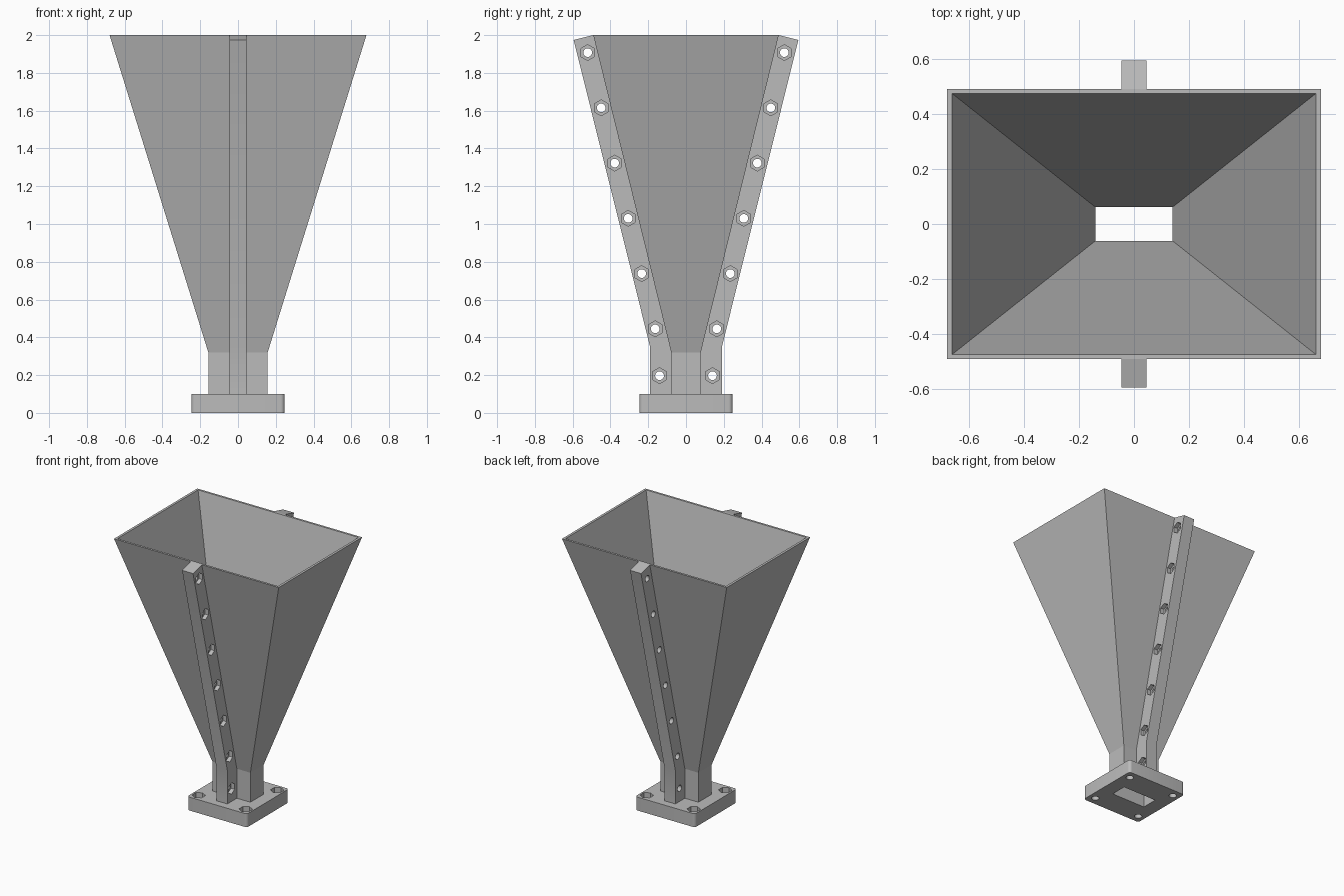
import bpy, bmesh, math
from mathutils import Matrix, Vector

if "Cube" in bpy.data.objects:
    bpy.data.objects.remove(bpy.data.objects["Cube"])

grey = bpy.data.materials.new("plain grey")
grey.diffuse_color = (0.5, 0.5, 0.5, 1)
grey.use_nodes = True
grey.node_tree.nodes["Principled BSDF"].inputs["Base Color"].default_value = grey.diffuse_color


def make(name, bm):
    bmesh.ops.recalc_face_normals(bm, faces=bm.faces)
    me = bpy.data.meshes.new(name)
    bm.to_mesh(me)
    bm.free()
    me.materials.append(grey)
    ob = bpy.data.objects.new(name, me)
    bpy.context.collection.objects.link(ob)
    return ob


def prism(name, pts, axis):
    """Extrude a closed 3D outline along a vector."""
    bm = bmesh.new()
    face = bm.faces.new([bm.verts.new(p) for p in pts])
    geo = bmesh.ops.extrude_face_region(bm, geom=[face])["geom"]
    moved = [v for v in geo if isinstance(v, bmesh.types.BMVert)]
    bmesh.ops.translate(bm, verts=moved, vec=axis)
    return make(name, bm)


def pegs(name, centres, radius, length, sides, rot):
    """A set of identical cylinders or hex prisms used as a cutter."""
    bm = bmesh.new()
    for c in centres:
        bmesh.ops.create_cone(bm, cap_ends=True, segments=sides, radius1=radius,
                              radius2=radius, depth=length,
                              matrix=Matrix.Translation(c) @ rot)
    return make(name, bm)


def cut(ob, cutters):
    for c in cutters:
        m = ob.modifiers.new("cut", 'BOOLEAN')
        m.operation, m.solver, m.object = 'DIFFERENCE', 'EXACT', c
    bpy.context.view_layer.update()
    dg = bpy.context.evaluated_depsgraph_get()
    ob.data = bpy.data.meshes.new_from_object(ob.evaluated_get(dg))
    ob.modifiers.clear()
    for c in cutters:
        bpy.data.objects.remove(c)


def smooth(ob):
    bpy.ops.object.select_all(action='DESELECT')
    ob.select_set(True)
    bpy.context.view_layer.objects.active = ob
    bpy.ops.object.shade_smooth_by_angle(angle=math.radians(30))


# horn: rectangular rings bridged from outer base, over the rim, down the inside
rings = [(0.157, 0.078, 0.1), (0.157, 0.078, 0.32), (0.68, 0.491, 2.0),
         (0.662, 0.475, 2.0), (0.14, 0.061, 0.32), (0.14, 0.061, 0.1)]
bm = bmesh.new()
loops = [[bm.verts.new((sx * x, sy * y, z)) for sx, sy in
          ((-1, -1), (1, -1), (1, 1), (-1, 1))] for x, y, z in rings]
for a, b in zip(loops, loops[1:] + loops[:1]):
    for i in range(4):
        j = (i + 1) % 4
        bm.faces.new((a[i], a[j], b[j], b[i]))
make("horn", bm)

# mounting flange with rounded corners
half, r = 0.247, 0.022
outline = []
for k, (sx, sy) in enumerate(((1, 1), (-1, 1), (-1, -1), (1, -1))):
    for i in range(7):
        t = math.pi / 2 * (k + i / 6)
        outline.append((sx * (half - r) + r * math.cos(t),
                        sy * (half - r) + r * math.sin(t), 0))
flange = prism("flange", outline, Vector((0, 0, 0.1)))
bores = [(sx * 0.194, sy * 0.186) for sx in (-1, 1) for sy in (-1, 1)]
unit = Matrix.Identity(4)
opening = prism("opening_cutter", [(-0.14, -0.061, -0.1), (0.14, -0.061, -0.1),
                                   (0.14, 0.061, -0.1), (-0.14, 0.061, -0.1)],
                Vector((0, 0, 0.4)))
cut(flange, [opening,
             pegs("bolt_cutter", [(x, y, 0.05) for x, y in bores], 0.026, 0.4, 32, unit),
             pegs("nut_cutter", [(x, y, 0.11) for x, y in bores], 0.046, 0.1, 6, unit)])
smooth(flange)

# bolted ribs on the front and back walls, nut pockets on the +x side
profile = [(0.078, 0.1), (0.19, 0.1), (0.19, 0.35), (0.595, 1.974),
           (0.491, 2.0), (0.078, 0.32)]
holes = [(0.14, 0.197)] + [(0.163 + 0.0715 * i, 0.445 + 0.2925 * i) for i in range(6)]
w = 0.045
along_x = Matrix.Rotation(math.pi / 2, 4, 'Y') @ Matrix.Rotation(math.pi / 6, 4, 'Z')
for s, name in ((-1, "front_rib"), (1, "back_rib")):
    rib = prism(name, [(-w, s * y, z) for y, z in profile], Vector((2 * w, 0, 0)))
    cut(rib, [pegs("hole_cutter", [(0, s * y, z) for y, z in holes], 0.023, 0.4, 32, along_x),
              pegs("pocket_cutter", [(w + 0.02, s * y, z) for y, z in holes],
                   0.042, 0.1, 6, along_x)])
    smooth(rib)
